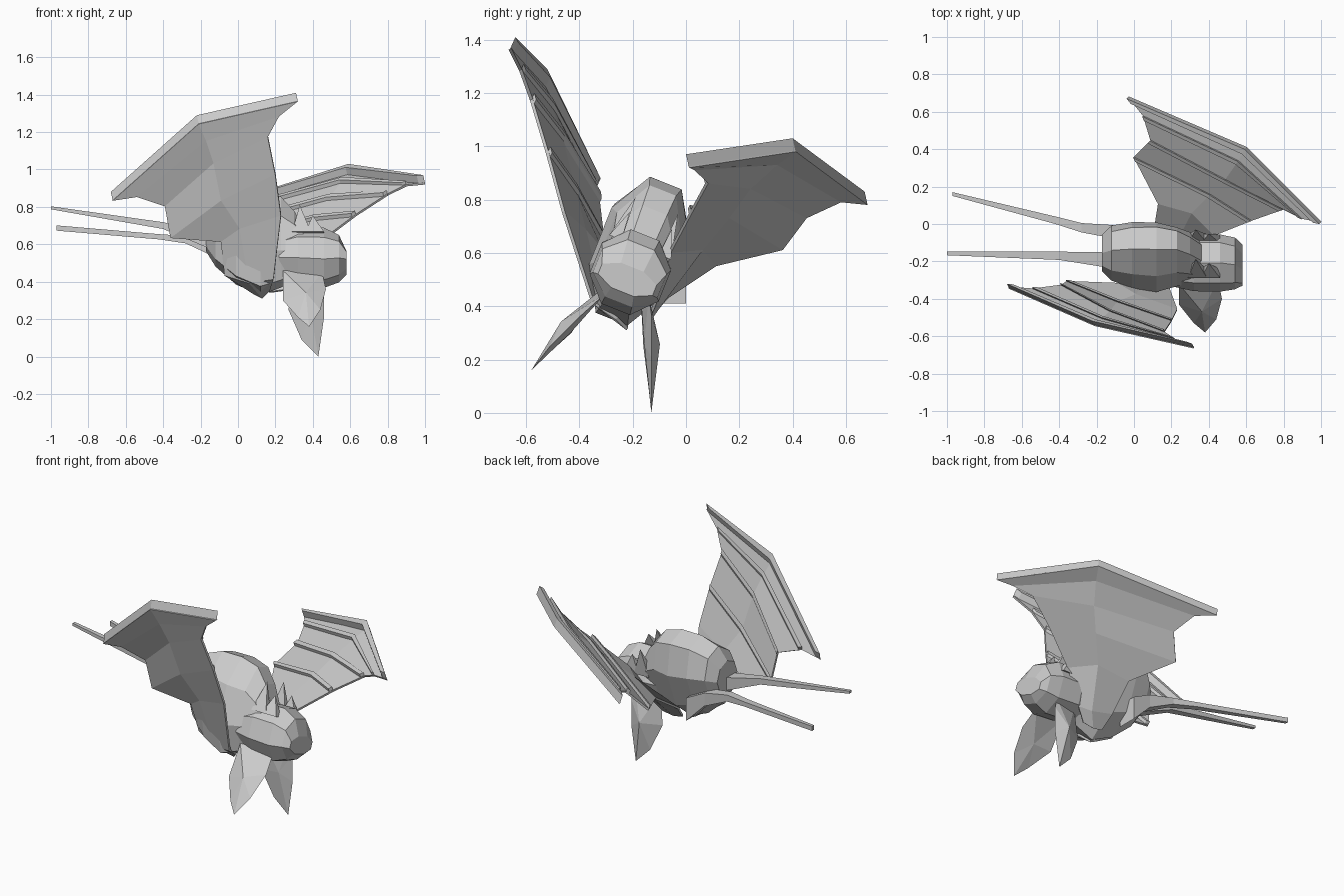
import bpy
from math import cos, sin, pi, copysign
from mathutils import Vector as V

# Body frame: rolled about x, the head and body share it
ORIGIN, LAT, UP = V((0, -0.22, 0.5)), V((0, 0.93, -0.37)), V((0, 0.37, 0.93))


def local(x, w, v):
    return ORIGIN + V((x, 0, 0)) + LAT * w + UP * v


def make(name, verts, faces):
    me = bpy.data.meshes.new(name)
    me.from_pydata([tuple(v) for v in verts], [], faces)
    ob = bpy.data.objects.new(name, me)
    bpy.context.collection.objects.link(ob)
    return ob


def loft(name, rings):
    n = len(rings[0])
    verts = [p for r in rings for p in r]
    faces = [list(range(n))[::-1], list(range(len(verts) - n, len(verts)))]
    for k in range(len(rings) - 1):
        for i in range(n):
            j = (i + 1) % n
            faces.append((k * n + i, k * n + j, k * n + n + j, k * n + n + i))
    return make(name, verts, faces)


def thicken(ob, t):
    m = ob.modifiers.new("thickness", 'SOLIDIFY')
    m.thickness, m.offset = t, 0


def hull(name, stations):
    # stations: x, bottom, top, half width
    rings = []
    for x, lo, hi, hw in stations:
        ring = []
        for i in range(8):
            a = 2 * pi * (i + 0.5) / 8
            c, s = cos(a), sin(a)
            ring.append(local(x, 1.08 * hw * c, (lo + hi) / 2 + 1.08 * s * (hi - lo) / 2))
        rings.append(ring)
    return loft(name, rings)


# Torso and head
hull("body", [(-0.17, 0.08, 0.27, 0.09), (-0.12, 0.0, 0.35, 0.13), (-0.01, -0.10, 0.39, 0.15),
              (0.12, -0.16, 0.39, 0.155), (0.23, -0.12, 0.36, 0.13), (0.30, -0.08, 0.28, 0.12),
              (0.36, -0.05, 0.18, 0.11)])
hull("head", [(0.22, -0.08, 0.14, 0.12), (0.32, -0.11, 0.18, 0.14), (0.46, -0.12, 0.18, 0.14),
              (0.54, -0.09, 0.14, 0.13), (0.58, -0.05, 0.05, 0.11)])

# Fangs and jaw ridges
for side, label in ((-1, "right"), (1, "left")):
    for k, (x, top) in enumerate(((0.34, 0.30), (0.41, 0.24))):
        base = [local(x + dx, side * 0.10 + dw, 0.13)
                for dx, dw in ((-0.05, -0.025), (0.05, -0.025), (0.05, 0.025), (-0.05, 0.025))]
        tip = local(x - 0.01, side * 0.085, top)
        make(f"fang_{label}_{k}", base + [tip],
             [(3, 2, 1, 0), (0, 1, 4), (1, 2, 4), (2, 3, 4), (3, 0, 4)])

# Ears: cupped outlines hanging below the head
ears = {
    "ear_right": ([(0.24, -0.32, 0.46), (0.24, -0.43, 0.30), (0.32, -0.53, 0.21), (0.38, -0.58, 0.16),
                   (0.44, -0.51, 0.25), (0.47, -0.40, 0.36), (0.45, -0.30, 0.45)], (0, 0.03, -0.03)),
    "ear_left": ([(0.29, -0.17, 0.44), (0.27, -0.16, 0.25), (0.34, -0.14, 0.09), (0.43, -0.13, 0.0),
                  (0.46, -0.13, 0.21), (0.46, -0.13, 0.37), (0.44, -0.14, 0.44)], (0, -0.045, 0)),
}
for name, (pts, push) in ears.items():
    pts = [V(p) for p in pts]
    n = len(pts)
    mid = sum(pts, V()) / n
    front, back = mid + V(push) * 0.3, mid - V(push)
    make(name, pts + [front, back],
         [(i, (i + 1) % n, n) for i in range(n)] + [((i + 1) % n, i, n + 1) for i in range(n)])

# Trailing legs: tapered four-sided spikes (x, y, z, half width, half height)
legs = {
    "leg_right": [(0.0, -0.22, 0.52, 0.06, 0.07), (-0.16, -0.19, 0.62, 0.04, 0.04),
                  (-0.4, -0.17, 0.70, 0.022, 0.018), (-1.0, -0.157, 0.795, 0.01, 0.008)],
    "leg_left": [(0.0, -0.06, 0.48, 0.06, 0.07), (-0.12, -0.04, 0.57, 0.035, 0.04),
                 (-0.28, -0.02, 0.625, 0.025, 0.02), (-0.42, 0.02, 0.64, 0.02, 0.014),
                 (-0.97, 0.16, 0.687, 0.01, 0.014)],
}
for name, path in legs.items():
    loft(name, [[V((x, y + a * w, z + b * h)) for a, b in ((-1, -1), (1, -1), (1, 1), (-1, 1))]
                for x, y, z, w, h in path])

# Wings: rows run tip to rear, from the leading edge down to the root
wings = {
    "right": ([[(0.31, -0.64, 1.41), (-0.22, -0.52, 1.29), (-0.68, -0.32, 0.88)],
               [(0.21, -0.60, 1.33), (-0.18, -0.49, 1.20), (-0.55, -0.33, 0.90)],
               [(0.15, -0.56, 1.22), (-0.14, -0.45, 1.08), (-0.40, -0.31, 0.85)],
               [(0.19, -0.50, 1.02), (-0.10, -0.40, 0.88), (-0.37, -0.29, 0.68)],
               [(0.22, -0.44, 0.80), (0.0, -0.36, 0.73), (-0.10, -0.30, 0.66)],
               [(0.18, -0.33, 0.46), (0.05, -0.29, 0.44), (-0.08, -0.25, 0.48)],
               [(0.16, -0.24, 0.40), (0.12, -0.20, 0.36), (0.08, -0.20, 0.38)]],
              V((0.01, -0.02, -0.045))),
    "left": ([[(0.99, 0.0, 0.97), (0.59, 0.40, 1.03), (-0.04, 0.67, 0.83)],
              [(0.89, 0.02, 0.96), (0.55, 0.33, 0.98), (0.04, 0.57, 0.84)],
              [(0.79, 0.07, 0.91), (0.48, 0.23, 0.89), (0.08, 0.44, 0.78)],
              [(0.62, 0.01, 0.80), (0.40, 0.15, 0.78), (-0.01, 0.35, 0.66)],
              [(0.42, -0.07, 0.65), (0.30, 0.05, 0.66), (0.12, 0.10, 0.60)],
              [(0.30, -0.12, 0.47), (0.22, -0.10, 0.46), (0.09, -0.08, 0.48)],
              [(0.24, -0.15, 0.40), (0.17, -0.15, 0.39), (0.11, -0.15, 0.40)]],
             V((0.01, 0.01, -0.045))),
}
for side, (rows, off) in wings.items():
    rows = [[V(p) for p in r] for r in rows]
    grid = [p + off for r in rows for p in r]
    faces = [(k * 3 + i, k * 3 + i + 1, k * 3 + i + 4, k * 3 + i + 3)
             for k in range(len(rows) - 1) for i in range(2)]
    thicken(make(f"wing_membrane_{side}", grid, faces), 0.012)
    # Raised finger bones on the inner face
    for k in (0, 1, 2, 3):
        rings = []
        for p, q in zip(rows[k], rows[k + 1]):
            step = (q - p).normalized() * (0.035 if k == 0 else 0.025)
            lift = off * (0 if k == 0 else 0.45)
            rings.append([p + lift, p + lift + step, p + off + step, p + off])
        loft(f"wing_bone_{side}_{k}", rings)
